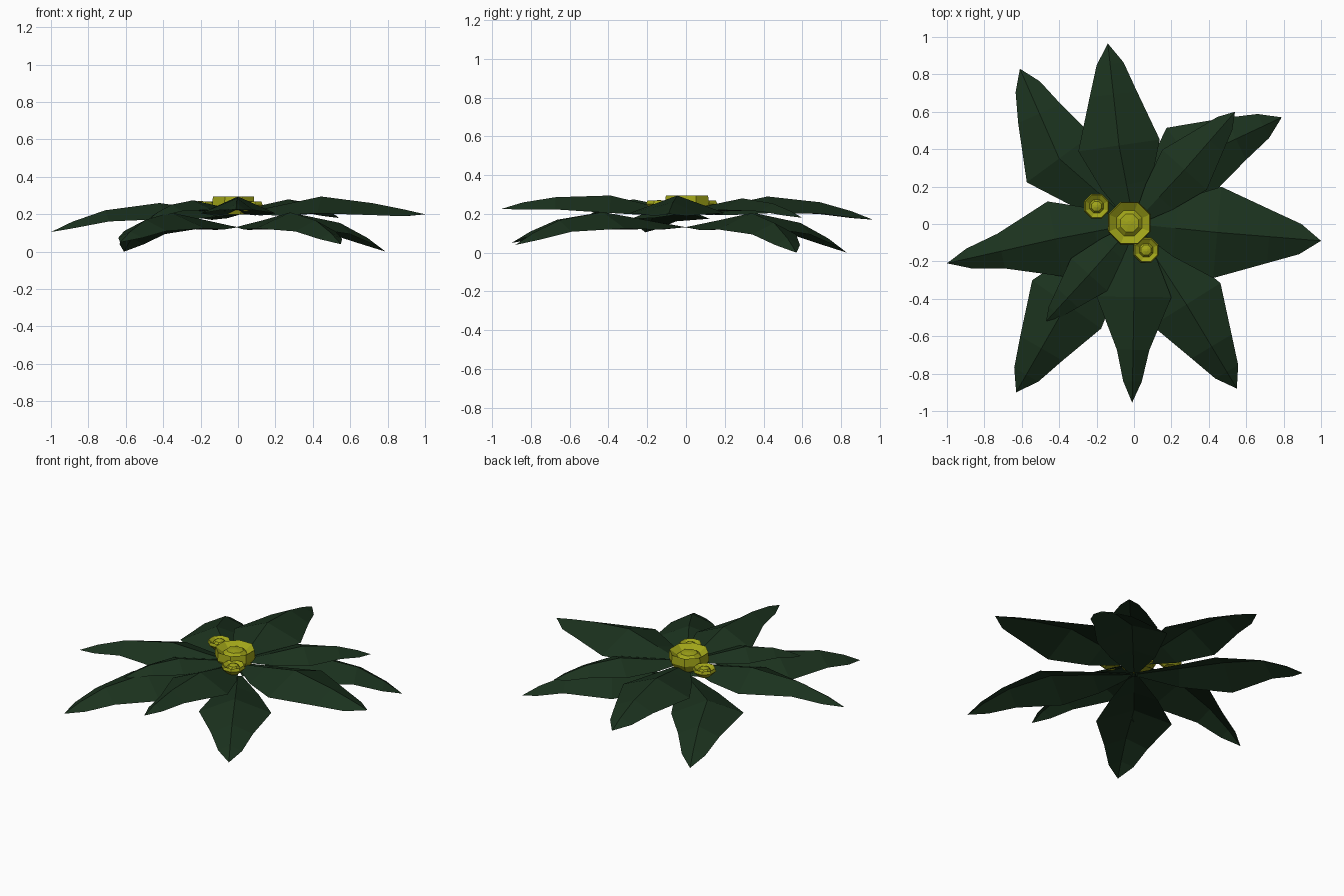
import bpy, bmesh, math
from mathutils import Vector

if "Cube" in bpy.data.objects:
    bpy.data.objects.remove(bpy.data.objects["Cube"])


def material(name, color):
    m = bpy.data.materials.new(name)
    m.diffuse_color = (*color, 1)
    m.use_nodes = True
    m.node_tree.nodes["Principled BSDF"].inputs["Base Color"].default_value = m.diffuse_color
    return m


GREEN = material("leaf_green", (0.011, 0.032, 0.013))
YELLOW = material("bud_yellow", (0.36, 0.38, 0.01))


def finish(name, bm, mat):
    mesh = bpy.data.meshes.new(name)
    bm.to_mesh(mesh)
    bm.free()
    mesh.materials.append(mat)
    obj = bpy.data.objects.new(name, mesh)
    bpy.context.collection.objects.link(obj)
    return obj


def leaf(name, base_z, mid, tip, width, slim=1.0, fold=0.085, power=2.0):
    """Folded sheet: a raised midrib with two drooping edges."""
    mid, tip = Vector(mid), Vector(tip)
    base = Vector((0, 0, base_z))
    stations = [(base.lerp(mid, 0.04), 0.12, 0.02),
                (base.lerp(mid, 0.5), 0.62, 0.6), (mid, 1.0, 1.0)]
    for f, w, d in ((0.5, 0.58 * slim, 0.7), (0.8, 0.33 * slim, 0.4)):
        p = mid.lerp(tip, f)
        p.z = mid.z + (tip.z - mid.z) * f ** power
        stations.append((p, w, d))
    bm = bmesh.new()
    rows = []
    for i, (p, w, d) in enumerate(stations):
        along = (mid if i < 2 else tip if i == 2 else tip - mid).copy()
        along.z = 0
        side = Vector((-along.y, along.x, 0)).normalized() * (w * width / 2)
        drop = Vector((0, 0, fold * d))
        rows.append([bm.verts.new(q) for q in (p + side - drop, p, p - side - drop)])
    for a, b in zip(rows, rows[1:]):
        for k in (0, 1):
            bm.faces.new((a[k], b[k], b[k + 1], a[k + 1])[::-1])
    end = bm.verts.new(tip)
    for k in (0, 1):
        bm.faces.new((rows[-1][k + 1], end, rows[-1][k])[::-1])
    bm.normal_update()
    for f in bm.faces:
        if f.normal.z < 0:
            f.normal_flip()
    return finish(name, bm, GREEN)


def cup(name, x, y, r, profile, sides=8):
    """Faceted bud: lathe a profile of (radius factor, z) from bottom to centre."""
    bm = bmesh.new()
    rings = [[bm.verts.new((x + r * f * math.cos(math.tau * (i + .5) / sides),
                            y + r * f * math.sin(math.tau * (i + .5) / sides), z))
              for i in range(sides)] for f, z in profile]
    for a, b in zip(rings, rings[1:]):
        for i in range(sides):
            j = (i + 1) % sides
            bm.faces.new((a[i], a[j], b[j], b[i]))
    bm.faces.new(rings[0][::-1])
    bm.faces.new(rings[-1])
    return finish(name, bm, YELLOW)


# Lower leaves
leaf("lower_leaf_back_left", 0.13, (-0.40, 0.35, 0.205), (-0.61, 0.83, 0.0), 0.43)
leaf("lower_leaf_back_right", 0.13, (0.30, 0.34, 0.205), (0.79, 0.57, 0.0), 0.43)
leaf("lower_leaf_front_right", 0.13, (0.28, -0.43, 0.21), (0.55, -0.88, 0.04), 0.43)
leaf("lower_leaf_front_left", 0.13, (-0.36, -0.43, 0.21), (-0.63, -0.90, 0.05), 0.45)

# Upper leaves
leaf("upper_leaf_back", 0.20, (-0.08, 0.42, 0.29), (-0.14, 0.965, 0.17), 0.44)
leaf("upper_leaf_front", 0.20, (0.0, -0.39, 0.295), (-0.01, -0.955, 0.225), 0.40, 0.75, 0.09, 3)
leaf("upper_leaf_right", 0.20, (0.445, -0.045, 0.295), (1.0, -0.09, 0.20), 0.49, fold=0.09, power=1.4)
leaf("upper_leaf_left", 0.20, (-0.42, -0.08, 0.26), (-1.0, -0.21, 0.105), 0.41, 0.8)

# Small top leaves
leaf("top_leaf_back_right", 0.22, (0.27, 0.29, 0.28), (0.54, 0.60, 0.18), 0.32, fold=0.06)
leaf("top_leaf_front_left", 0.22, (-0.24, -0.27, 0.275), (-0.47, -0.52, 0.18), 0.26, fold=0.05)

# Central flower cup and two small buds
cup("center_cup", -0.025, 0.005, 0.123,
    [(0.8, 0.20), (1.0, 0.245), (0.96, 0.295), (0.6, 0.265), (0.42, 0.285), (0.1, 0.29)])
for n, (x, y) in enumerate(((-0.2, 0.095), (0.065, -0.14))):
    cup(f"small_bud_{n + 1}", x, y, 0.072,
        [(0.5, 0.215), (1.0, 0.25), (0.9, 0.268), (0.55, 0.25), (0.4, 0.265), (0.1, 0.272)])
